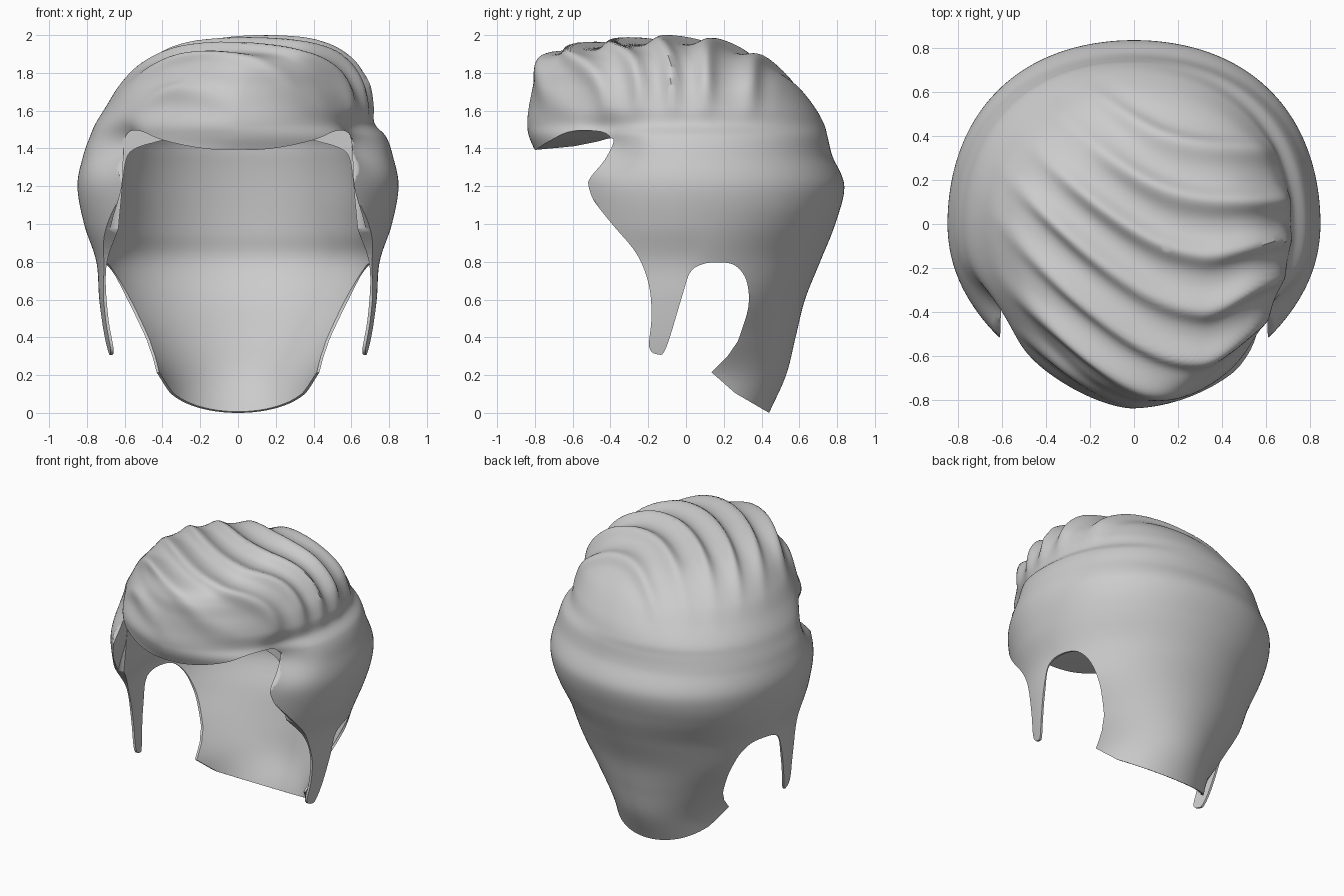
import bpy, bmesh
from math import sin, cos, pi, exp, sqrt
from mathutils import Vector

if "Cube" in bpy.data.objects:
    bpy.data.objects.remove(bpy.data.objects["Cube"])


def spline(pts, steps):
    """Catmull-Rom through points of any dimension."""
    out, n = [], len(pts)
    for i in range(n - 1):
        a, b, c, d = pts[max(i - 1, 0)], pts[i], pts[i + 1], pts[min(i + 2, n - 1)]
        for k in range(steps):
            t = k / steps
            out.append([0.5 * (2 * q + (r - p) * t + (2 * p - 5 * q + 4 * r - s) * t * t
                               + (3 * q - p - 3 * r + s) * t ** 3)
                        for p, q, r, s in zip(a, b, c, d)])
    return out + [list(pts[-1])]


def step(a, b, x):
    t = min(max((x - a) / (b - a), 0), 1)
    return t * t * (3 - 2 * t)


def make(name, bm):
    bmesh.ops.recalc_face_normals(bm, faces=bm.faces)
    me = bpy.data.meshes.new(name)
    bm.to_mesh(me)
    bm.free()
    ob = bpy.data.objects.new(name, me)
    bpy.context.collection.objects.link(ob)
    return ob


def strands(p):
    """Pinch the temples, square the back, then raise locks that fan from the right-hand parting."""
    pinch = exp(-((p.y + 0.42) / 0.14) ** 2 - ((p.z - 1.42) / 0.12) ** 2)
    k = 2 * p.x * p.y / (p.x ** 2 + p.y ** 2 + 1e-6) if p.y > 0 else 0
    k = 1 + 0.03 * k * k * step(0.8, 1.1, p.z) * (1 - step(1.45, 1.7, p.z))
    p = Vector((p.x * k * (1 - 0.15 * pinch), p.y * k, p.z))
    u = 0.2 - p.x
    u = (u + sqrt(u * u + 0.04)) / 2
    c = p.y - 0.85 * u ** 1.3 + 0.06 + 0.5 * (p.z - 1.95) * step(-0.3, -0.7, p.y)
    c -= 0.25 * step(0.3, 0.75, p.x) * step(0.2, -0.5, p.y)
    mask = step(1.5, 1.8, p.z) * step(-0.7, -0.25, p.x) * (1 - step(0.36, 0.55, c))
    mask *= (1 - 0.5 * step(-0.6, -0.8, p.y)) * (1 - 0.8 * step(0.0, 0.4, p.y) * step(0.1, -0.3, p.x))
    a = 2 * pi * (c + 0.35) / 0.25
    return p + (p - Vector((0.1, 0, 1.2))).normalized() * 0.024 * mask * cos(a + 0.35 * sin(a))


def loft(name, rows, seg, steps, shape=None):
    """Stack of egg-shaped sections: z, x left, x right, y front, y back, y centre, sideburn flare."""
    bm = bmesh.new()
    rings = []
    for z, xl, xr, yf, yb, cy, fl in spline(rows, steps):
        ring = []
        for i in range(seg):
            s, c = sin(2 * pi * i / seg), cos(2 * pi * i / seg)
            w = (xr - xl) / 2 + fl * (1 - step(0.0, 0.2, s))
            if shape and s < 0 and c < 0:      # slimmer front left corner of the fringe
                c = -(-c) ** (1 + 0.3 * step(1.28, 1.45, z) * (1 - step(1.75, 1.95, z)))
            p = Vector(((xl + xr) / 2 + w * c, cy + (yb - cy if s > 0 else cy - yf) * s, z))
            ring.append(bm.verts.new(shape(p) if shape else p))
        rings.append(ring)
    for a, b in zip(rings, rings[1:]):
        for i in range(seg):
            j = (i + 1) % seg
            bm.faces.new((a[i], a[j], b[j], b[i]))
    bm.faces.new(rings[0])
    bm.faces.new(rings[-1])
    return make(name, bm)


def prism(name, pts, to3d, a, b):
    bm = bmesh.new()
    lo = [bm.verts.new(to3d(p, a)) for p in pts]
    hi = [bm.verts.new(to3d(p, b)) for p in pts]
    bm.faces.new(lo)
    bm.faces.new(hi)
    for i in range(len(pts)):
        j = (i + 1) % len(pts)
        bm.faces.new((lo[i], lo[j], hi[j], hi[i]))
    return make(name, bm)


# Outer hair volume: nape and sides (symmetric), then the swept crown
low = [(-0.10, 0.41, -0.74, 0.40, 0.22), (0.0, 0.42, -0.74, 0.44, 0.22), (0.2, 0.44, -0.74, 0.53, 0.23),
       (0.4, 0.56, -0.74, 0.58, 0.15), (0.6, 0.69, -0.74, 0.63, 0.045), (0.8, 0.75, -0.74, 0.71, 0),
       (1.0, 0.815, -0.74, 0.79, 0), (1.2, 0.85, -0.75, 0.838, 0), (1.36, 0.82, -0.79, 0.775, 0)]
side = [(z, -w, w, f, b, 0, fl) for z, w, f, b, fl in low]
crown = [(1.46, -0.785, 0.785, -0.83, 0.75, 0, 0), (1.53, -0.755, 0.725, -0.84, 0.73, 0, 0),
         (1.62, -0.70, 0.715, -0.83, 0.68, 0, 0), (1.73, -0.63, 0.685, -0.82, 0.59, 0, 0),
         (1.83, -0.53, 0.62, -0.80, 0.465, -0.03, 0), (1.90, -0.40, 0.54, -0.73, 0.355, -0.06, 0),
         (1.945, -0.24, 0.44, -0.54, 0.22, -0.09, 0), (1.968, -0.05, 0.33, -0.32, 0.1, -0.1, 0),
         (1.978, 0.13, 0.17, -0.12, -0.08, -0.1, 0)]
hair = loft("swept_hair", side + crown, 200, 9, strands)

# Head-shaped hollow: thin walls at the nape and sideburns, thicker hair above the ears
t = 0.014
hollow = [(z if z > -0.05 else -0.2, -w + t, w - t, f + 0.03, b - t, 0, fl) for z, w, f, b, fl in low[:6]]
hollow += [(0.95, -0.69, 0.69, -0.95, 0.685, 0, 0), (1.1, -0.66, 0.66, -1.1, 0.67, 0, 0),
           (1.25, -0.645, 0.645, -1.1, 0.65, 0, 0), (1.36, -0.63, 0.63, -1.0, 0.63, 0, 0),
           (1.45, -0.61, 0.61, -0.46, 0.61, 0, 0), (1.6, -0.54, 0.54, -0.41, 0.53, 0, 0),
           (1.72, -0.36, 0.36, -0.28, 0.36, 0, 0), (1.77, -0.02, 0.02, -0.02, 0.02, 0, 0)]
cavity = loft("head_cavity", hollow, 96, 5)

# Side outline: fringe underside, temple, sideburn, ear notch, nape
edge = spline([(-1.2, 1.38), (-0.75, 1.39), (-0.5, 1.43), (-0.385, 1.45), (-0.43, 1.34), (-0.515, 1.23),
               (-0.505, 1.15), (-0.40, 1.01), (-0.26, 0.84), (-0.195, 0.67), (-0.183, 0.5), (-0.195, 0.35),
               (-0.15, 0.31), (-0.105, 0.345), (-0.02, 0.62), (0.02, 0.74), (0.08, 0.785), (0.17, 0.797),
               (0.26, 0.78), (0.32, 0.70), (0.33, 0.56), (0.275, 0.38)], 5)
edge += [(0.22, 0.30), (0.135, 0.215), (0.26, 0.105), (0.44, 0.0), (0.7, -0.15)]
ear_cut = prism("side_cutter", edge + [(0.7, -0.4), (-1.2, -0.4)], lambda p, x: (x, p[0], p[1]), -1.5, 1.5)

# Face opening with an arched fringe line
half = [(0.0, 1.39), (0.2, 1.402), (0.4, 1.445), (0.52, 1.493), (0.585, 1.48), (0.605, 1.4),
        (0.615, 1.2), (0.67, 1.0), (0.70, 0.8)]
arch = spline([(-x, z) for x, z in half[:0:-1]] + half, 5)
face_cut = prism("face_cutter", arch, lambda p, y: (p[0], y, p[1]), -1.5, -0.37)

# Carve and bake
cutters = [cavity, ear_cut, face_cut]
for c in cutters:
    c.hide_render = True
    m = hair.modifiers.new(c.name, 'BOOLEAN')
    m.operation, m.solver, m.object = 'DIFFERENCE', 'EXACT', c
dg = bpy.context.evaluated_depsgraph_get()
hair.data = bpy.data.meshes.new_from_object(hair.evaluated_get(dg))
hair.modifiers.clear()
for c in cutters:
    bpy.data.objects.remove(c)

bpy.ops.object.select_all(action='DESELECT')
hair.select_set(True)
bpy.context.view_layer.objects.active = hair
bpy.ops.object.shade_smooth_by_angle(angle=0.9)
